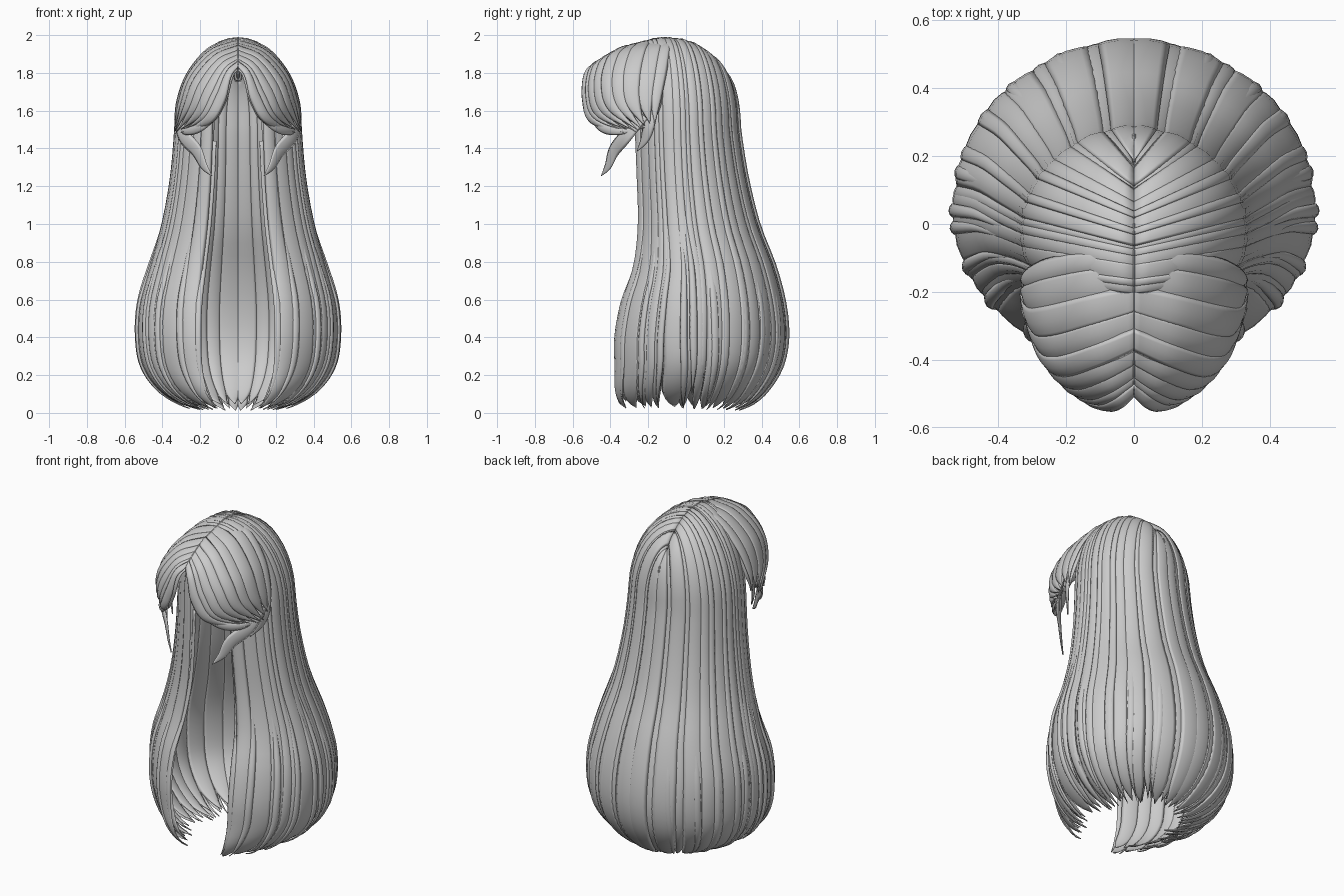
import bpy, bmesh, math, random
from mathutils import Vector

if "Cube" in bpy.data.objects:
    bpy.data.objects.remove(bpy.data.objects["Cube"])
random.seed(7)


def spline(rows, t):
    """Catmull-Rom through equal-length rows, t in 0..1"""
    n = len(rows) - 1
    f = min(max(t, 0), 1) * n
    i = min(int(f), n - 1)
    f -= i
    b, c = rows[i], rows[i + 1]
    a = rows[i - 1] if i else [2 * p - q for p, q in zip(b, c)]
    d = rows[i + 2] if i + 2 <= n else [2 * q - p for p, q in zip(b, c)]
    return [q + .5 * f * (r - p + f * (2 * p - 5 * q + 4 * r - s + f * (3 * (q - r) + s - p)))
            for p, q, r, s in zip(a, b, c, d)]


# Long hair envelope: height, half width, back y, front depth, centre y
BODY = [(1.5, .337, .287, .265, -.03), (1.25, .36, .328, .265, -.02), (1.0, .405, .39, .28, 0),
        (.78, .47, .475, .34, .03), (.58, .525, .528, .42, .04), (.4, .535, .543, .455, .04),
        (.25, .51, .515, .455, .04), (.13, .43, .445, .445, .03), (.05, .31, .36, .41, .02),
        (.004, .16, .25, .35, .02)]
# Centre parting: heights with y mapped evenly from .22 to -.32
PART = [(1.77,), (1.89,), (1.955,), (1.985,), (1.99,), (1.965,), (1.93,)]
PHI = math.radians(155)


def body_surface(u, t):
    """u: 0 back centre .. 1 front edge, t: 0 parting .. 1 tips"""
    phi = u * PHI
    z, w, b, a, yc = spline(BODY, (t - .28) / .72)
    x = w * math.sin(phi)
    y = yc + ((b - yc) if math.cos(phi) > 0 else a) * math.cos(phi)
    if t < .28:
        s = t / .28 * math.pi / 2
        yr = .22 - .54 * u
        zr = spline(PART, u)[0]
        x = -.003 + (x + .003) * math.sin(s)
        y = yr + (y - yr) * math.sin(s)
        z = z + (zr - z) * math.cos(s)
    return Vector((x, y, z))


# Fringe guides: back, middle, front
FRINGE = [
    [(-.003, -.08, 1.985), (.15, -.09, 1.938), (.265, -.11, 1.805), (.325, -.14, 1.65), (.338, -.16, 1.50)],
    [(-.003, -.33, 1.935), (.12, -.38, 1.885), (.225, -.41, 1.76), (.278, -.38, 1.62), (.328, -.24, 1.49)],
    [(-.003, -.50, 1.835), (.04, -.54, 1.78), (.075, -.545, 1.65), (.15, -.50, 1.535), (.31, -.31, 1.475)]]


def fringe_surface(u, t):
    a, b, c = (Vector(spline(g, t)) for g in FRINGE)
    return a * (2 * (u - .5) * (u - 1)) + b * (4 * u * (1 - u)) + c * (2 * u * (u - .5))


def path_surface(pts, normal):
    n = Vector(normal).normalized()

    def surf(u, t):
        d = Vector(spline(pts, min(t + .02, 1))) - Vector(spline(pts, max(t - .02, 0)))
        return Vector(spline(pts, t)) + d.cross(n).normalized() * u
    return surf


def add_strand(bm, surf, uc, half, t0=0, t1=1, lift=0, bulge=.01, thick=.012,
               taper=.75, tip=.08, drift=0, sunk=0, n=36):
    """Closed lens-section lock lying on a surface; sunk roots start below it"""
    vs = (-1, -.6, 0, .6, 1)
    rings = []
    for i in range(n + 1):
        f = i / n
        t = t0 + (t1 - t0) * f
        k = max(0, (f - taper) / (1 - taper))
        w = half * (1 - (1 - tip) * k ** 1.8)
        c = uc + drift * f * f
        body = (1 - .7 * k) * min(1, .3 + f * 2.5)
        up = lift - sunk * max(0, 1 - f * 2.2)
        outer, inner = [], []
        for v in vs:
            u = c + v * w
            p = surf(u, t)
            du = surf(u + .01, t) - surf(u - .01, t)
            dt = surf(u, min(t + .01, 1)) - surf(u, max(t - .01, 0))
            nn = du.cross(dt).normalized()
            r = 1 - v * v
            outer.append(p + nn * (up + bulge * (r - .7) * body))
            if abs(v) < 1:
                inner.append(p + nn * (up - (.7 * bulge + thick * r) * body))
        rings.append([bm.verts.new(q) for q in outer + inner[::-1]])
    m = len(rings[0])
    for a, b in zip(rings, rings[1:]):
        for j in range(m):
            bm.faces.new((a[j], a[(j + 1) % m], b[(j + 1) % m], b[j]))
    bm.faces.new(rings[0])
    bm.faces.new(rings[-1][::-1])


def finish(name, bm):
    bmesh.ops.recalc_face_normals(bm, faces=bm.faces)
    me = bpy.data.meshes.new(name)
    bm.to_mesh(me)
    bm.free()
    for p in me.polygons:
        p.use_smooth = True
    ob = bpy.data.objects.new(name, me)
    bpy.context.collection.objects.link(ob)
    mod = ob.modifiers.new("Mirror", 'MIRROR')
    mod.use_clip = False
    mod.use_mirror_merge = False


def partition(n, jitter):
    w = [1 + random.uniform(-jitter, jitter) for _ in range(n)]
    e = [0]
    for q in w:
        e.append(e[-1] + q / sum(w))
    return list(zip(e, e[1:]))


# Outer long hair: broad locks at the back, finer toward the front
bm = bmesh.new()
for a, b in partition(19, .6):
    a, b = a ** .9, b ** .9
    c = (a + b) / 2
    add_strand(bm, body_surface, c, (b - a) * .66, t1=random.uniform(.965, 1) - .03 * c,
               lift=random.uniform(-.004, .004), bulge=random.uniform(.006, .012),
               taper=random.uniform(.82, .9), drift=random.uniform(-.02, .02))
finish("outer_long_hair", bm)

# Inner layer that closes gaps and lines the inside
bm = bmesh.new()
for a, b in partition(15, .3):
    c = (a + b) / 2
    add_strand(bm, body_surface, c, (b - a) * .62, t0=.03, t1=random.uniform(.96, .998) - .03 * c,
               lift=-.025, taper=.88, drift=random.uniform(-.012, .012))
finish("inner_long_hair", bm)

# Thin loose locks emerging over the sides and the front edges
bm = bmesh.new()
for u, t1, lift in ((.15, .96, .002), (.27, .97, .003), (.36, .97, .004), (.5, .93, .005), (.585, .86, .008),
                    (.63, .95, .008), (.72, .92, .008), (.82, .95, .008), (.93, .93, .008), (1.01, .93, 0)):
    add_strand(bm, body_surface, u, .016, t0=.3, t1=t1, lift=lift, bulge=.01, thick=.008, sunk=.028,
               taper=.65, tip=.05, drift=random.uniform(-.03, .03))
finish("loose_locks", bm)

# Swept fringe, two layers, its back edge merging into the long hair
bm = bmesh.new()
for a, b in partition(9, .45):
    c = (a + b) / 2
    add_strand(bm, fringe_surface, c, (b - a) * .66, t1=random.uniform(.94, 1),
               lift=random.uniform(.002, .008) * min(1, c * 3), taper=.74, n=26)
for a, b in partition(6, .2):
    add_strand(bm, fringe_surface, (a + b) / 2, (b - a) * .6, t0=.03, t1=.97, lift=-.018,
               taper=.8, n=26)
finish("fringe", bm)

# Curled tips hanging below the fringe
TIPS = [([(.315, -.23, 1.58), (.295, -.32, 1.47), (.225, -.385, 1.39), (.185, -.415, 1.31), (.14, -.45, 1.255)],
         .042, (.7, -.7, 0)),
        ([(.30, -.27, 1.56), (.27, -.33, 1.48), (.235, -.37, 1.40), (.20, -.40, 1.32)], .03, (.6, -.8, 0)),
        ([(.32, -.18, 1.60), (.325, -.20, 1.52), (.305, -.22, 1.45), (.265, -.26, 1.385)], .034, (.9, -.4, 0)),
        ([(.13, -.50, 1.57), (.21, -.45, 1.51), (.28, -.36, 1.49), (.33, -.22, 1.51)], .025, (.6, -.8, 0))]
bm = bmesh.new()
for pts, half, nrm in TIPS:
    add_strand(bm, path_surface(pts, nrm), 0, half, taper=.35, tip=.04, n=20)
finish("fringe_tips", bm)
